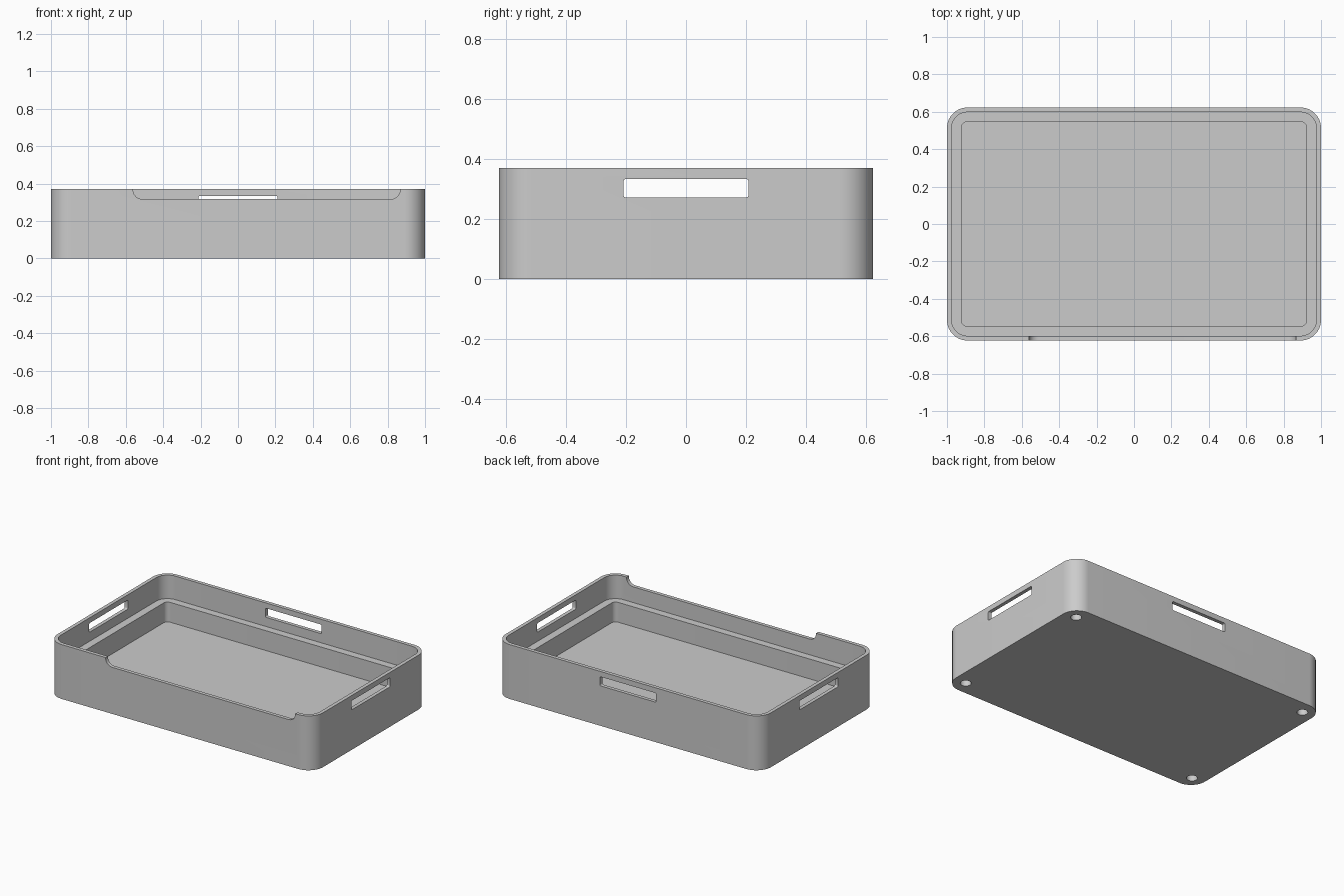
import bpy
import bmesh
from math import sin, cos, pi, radians
from mathutils import Matrix

if "Cube" in bpy.data.objects:
    bpy.data.objects.remove(bpy.data.objects["Cube"], do_unlink=True)

W, D, H = 1.0, 0.623, 0.37      # half width, half depth, height
WALL, LEDGE, FLOOR = 0.025, 0.21, 0.075

grey = bpy.data.materials.new("plain grey")
grey.use_nodes = True
grey.diffuse_color = (0.6, 0.6, 0.6, 1)
grey.node_tree.nodes["Principled BSDF"].inputs["Base Color"].default_value = (0.6, 0.6, 0.6, 1)


def rounded_prism(name, half_u, half_v, radius, low, high, turn=Matrix(), steps=12):
    """Rounded rectangle extruded from low to high, then moved by a matrix."""
    bm = bmesh.new()
    ring = []
    for k, (su, sv) in enumerate([(1, 1), (-1, 1), (-1, -1), (1, -1)]):
        for i in range(steps + 1):
            a = (k + i / steps) * pi / 2
            ring.append(bm.verts.new((su * (half_u - radius) + radius * cos(a),
                                      sv * (half_v - radius) + radius * sin(a), low)))
    base = bm.faces.new(ring)
    top = bmesh.ops.extrude_face_region(bm, geom=[base])["geom"]
    bmesh.ops.translate(bm, vec=(0, 0, high - low),
                        verts=[v for v in top if isinstance(v, bmesh.types.BMVert)])
    bmesh.ops.recalc_face_normals(bm, faces=bm.faces)
    bm.transform(turn)
    mesh = bpy.data.meshes.new(name)
    bm.to_mesh(mesh)
    bm.free()
    mesh.materials.append(grey)
    obj = bpy.data.objects.new(name, mesh)
    bpy.context.collection.objects.link(obj)
    return obj


def cut(target, cutter):
    """Subtract the cutter for good and remove it."""
    mod = target.modifiers.new("cut", 'BOOLEAN')
    mod.operation = 'DIFFERENCE'
    mod.solver = 'EXACT'
    mod.object = cutter
    bpy.context.view_layer.objects.active = target
    bpy.ops.object.modifier_apply(modifier=mod.name)
    bpy.data.objects.remove(cutter, do_unlink=True)


# Tray shell with a wide upper opening and a narrower pocket below the ledge
tray = rounded_prism("tray", W, D, 0.11, 0, H, steps=16)
cut(tray, rounded_prism("opening", W - WALL, D - WALL, 0.085, LEDGE, H + 0.1, steps=16))
cut(tray, rounded_prism("pocket", 0.922, 0.547, 0.03, FLOOR, LEDGE + 0.05, steps=8))

# Handle slots: one through each side wall, one through the back
face_y = Matrix.Rotation(radians(90), 4, 'X')
face_x = Matrix.Rotation(radians(90), 4, 'Z') @ face_y
slot_height = Matrix.Translation((0, 0, 0.303))
for side in (-1, 1):
    place = Matrix.Translation((side * W, 0, 0)) @ slot_height @ face_x
    cut(tray, rounded_prism("side_slot", 0.208, 0.031, 0.008, -0.06, 0.06, place, 4))
place = Matrix.Translation((0, D, 0)) @ slot_height @ face_y
cut(tray, rounded_prism("back_slot", 0.212, 0.031, 0.008, -0.06, 0.06, place, 4))

# Off-centre notch lowering the front rim
place = Matrix.Translation((0.153, -D, 0.317 + 0.1)) @ face_y
cut(tray, rounded_prism("front_notch", 0.714, 0.1, 0.05, -0.06, 0.06, place))

# Round sockets for feet under the corners
for sx in (-1, 1):
    for sy in (-1, 1):
        place = Matrix.Translation((sx * 0.911, sy * 0.53, 0))
        cut(tray, rounded_prism("socket", 0.034, 0.034, 0.0339, -0.05, 0.05, place, 8))

# Smooth rounded corners, crisp edges
bpy.ops.object.select_all(action='DESELECT')
tray.select_set(True)
bpy.context.view_layer.objects.active = tray
bpy.ops.object.shade_smooth_by_angle(angle=radians(30))
